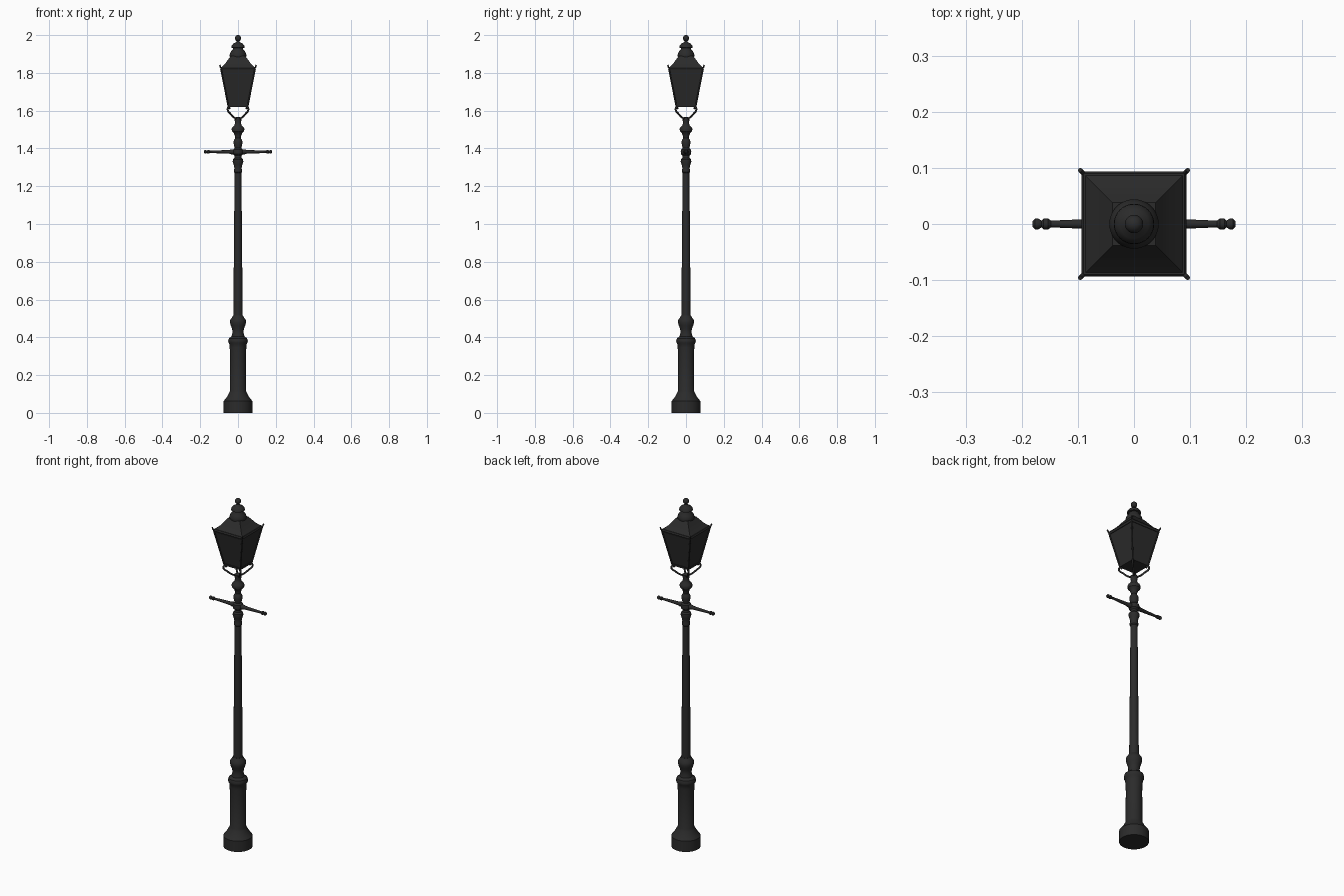
import bpy, bmesh, math
from mathutils import Matrix, Vector

if "Cube" in bpy.data.objects:
    bpy.data.objects.remove(bpy.data.objects["Cube"])

iron = bpy.data.materials.new("black_iron")
iron.use_nodes = True
iron.diffuse_color = (0.024, 0.024, 0.024, 1)
iron.node_tree.nodes["Principled BSDF"].inputs["Base Color"].default_value = iron.diffuse_color


def finish(name, bm, angle=35):
    bmesh.ops.recalc_face_normals(bm, faces=bm.faces)
    mesh = bpy.data.meshes.new(name)
    bm.to_mesh(mesh)
    bm.free()
    mesh.shade_smooth()
    mesh.set_sharp_from_angle(angle=math.radians(angle))
    mesh.materials.append(iron)
    obj = bpy.data.objects.new(name, mesh)
    bpy.context.collection.objects.link(obj)
    return obj


def loft(name, profile, sides, turn=0, matrix=Matrix(), angle=35):
    """Stack rings of (radius, height) and close both ends."""
    bm = bmesh.new()
    rings = []
    for r, z in profile:
        ring = []
        for i in range(sides):
            a = math.tau * i / sides + turn
            ring.append(bm.verts.new(matrix @ Vector((r * math.cos(a), r * math.sin(a), z))))
        rings.append(ring)
    for low, high in zip(rings, rings[1:]):
        for i in range(sides):
            j = (i + 1) % sides
            bm.faces.new((low[i], low[j], high[j], high[i]))
    bm.faces.new(rings[0])
    bm.faces.new(rings[-1])
    return finish(name, bm, angle)


def square(name, profile):
    """Four-sided loft whose radii are half widths."""
    return loft(name, [(r * math.sqrt(2), z) for r, z in profile], 4, math.pi / 4, angle=20)


def rod(name, points, radius):
    """Round wire along a smooth path."""
    curve = bpy.data.curves.new(name, 'CURVE')
    curve.dimensions = '3D'
    curve.bevel_depth = radius
    curve.bevel_resolution = 2
    curve.resolution_u = 6
    curve.use_fill_caps = True
    spline = curve.splines.new('BEZIER')
    spline.bezier_points.add(len(points) - 1)
    for bp, p in zip(spline.bezier_points, points):
        bp.co = p
        bp.handle_left_type = bp.handle_right_type = 'AUTO'
    curve.materials.append(iron)
    obj = bpy.data.objects.new(name, curve)
    bpy.context.collection.objects.link(obj)


# Pedestal and lower moulding
loft("pedestal", [(.076, 0), (.076, .062), (.070, .070), (.056, .088), (.048, .105),
                  (.043, .115), (.042, .30), (.044, .345), (.046, .365), (.051, .372),
                  (.052, .383), (.048, .395), (.034, .405), (.029, .425), (.031, .445),
                  (.038, .462), (.042, .478), (.041, .492), (.034, .502), (.026, .515)], 32)

# Tapered column
loft("column", [(.025, .50), (.024, .60), (.018, 1.28)], 24)

# Turned neck
loft("neck", [(.018, 1.27), (.022, 1.275), (.022, 1.285), (.019, 1.295), (.023, 1.315),
              (.028, 1.33), (.027, 1.342), (.019, 1.35), (.018, 1.362), (.026, 1.37),
              (.028, 1.382), (.026, 1.394), (.018, 1.402), (.021, 1.415), (.024, 1.43),
              (.022, 1.443), (.015, 1.455), (.017, 1.468), (.022, 1.48), (.032, 1.49),
              (.034, 1.502), (.030, 1.512), (.019, 1.522), (.016, 1.535), (.018, 1.55),
              (.018, 1.563), (.008, 1.567)], 32)

# Ladder bar arms with turned tips
arm = [(.014, 0), (.013, .035), (.010, .045), (.009, .07), (.008, .10), (.006, .148),
       (.010, .153), (.010, .161), (.006, .165), (.010, .171), (.010, .176), (.005, .181)]
for side, label in ((1, "left"), (-1, "right")):
    place = Matrix.Translation((0, 0, 1.382)) @ Matrix.Rotation(side * math.pi / 2, 4, 'Y')
    loft(label + "_ladder_arm", arm, 12, matrix=place)

# Lantern body, eave and roof
square("lantern_panels", [(.050, 1.626), (.088, 1.822)])
square("lantern_sill", [(.053, 1.620), (.055, 1.631)])
square("lantern_eave", [(.090, 1.815), (.094, 1.825), (.090, 1.832)])
square("lantern_roof", [(.090, 1.828), (.066, 1.852), (.050, 1.874), (.038, 1.890)])

# Corner posts, ear finials and scroll brackets
for n in range(4):
    a = math.pi / 4 + n * math.pi / 2

    def at(r, z):
        return (r * math.cos(a), r * math.sin(a), z)

    rod(f"corner_post_{n + 1}", [at(.073, 1.624), at(.128, 1.822)], .004)
    rod(f"corner_ear_{n + 1}", [at(.124, 1.822), at(.132, 1.832), at(.136, 1.842)], .004)
    rod(f"scroll_bracket_{n + 1}", [at(.012, 1.556), at(.036, 1.567), at(.058, 1.585),
                                    at(.074, 1.598), at(.077, 1.612), at(.068, 1.618),
                                    at(.062, 1.610)], .005)

# Chimney cap and ball finial
loft("chimney_cap", [(.040, 1.875), (.044, 1.888), (.044, 1.897), (.038, 1.912),
                     (.028, 1.924), (.026, 1.932), (.036, 1.934), (.035, 1.942),
                     (.026, 1.954), (.012, 1.961), (.008, 1.966), (.008, 1.972)], 32)
ball = bmesh.new()
bmesh.ops.create_uvsphere(ball, u_segments=20, v_segments=12, radius=.0165,
                          matrix=Matrix.Translation((0, 0, 1.9835)))
finish("ball_finial", ball)
